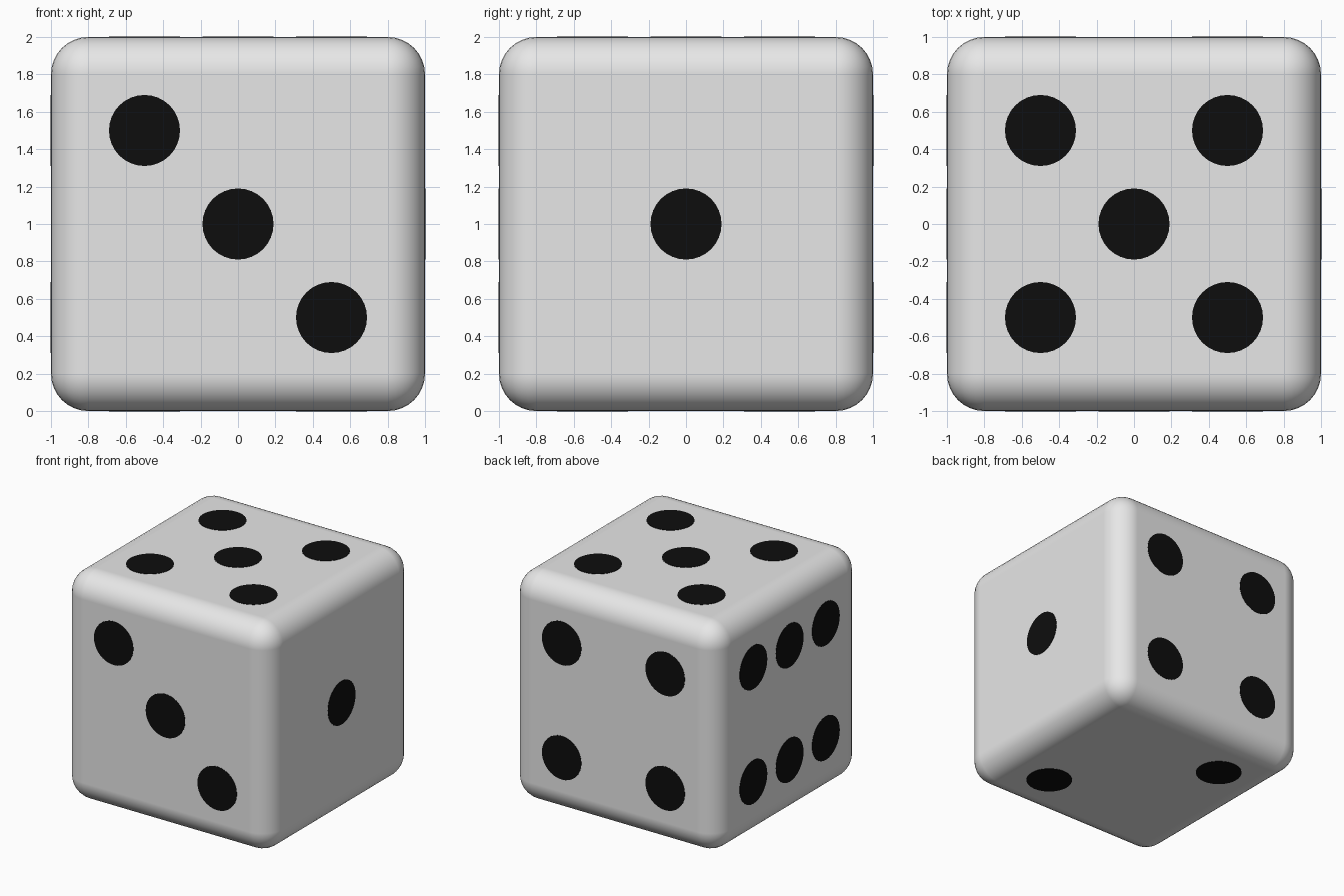
import bpy
from mathutils import Vector

if "Cube" in bpy.data.objects:
    bpy.data.objects.remove(bpy.data.objects["Cube"])


def make_material(name, value):
    mat = bpy.data.materials.new(name)
    mat.diffuse_color = (value, value, value, 1)
    mat.use_nodes = True
    mat.node_tree.nodes["Principled BSDF"].inputs["Base Color"].default_value = mat.diffuse_color
    return mat


white = make_material("white", 0.8)
black = make_material("black", 0.004)

# Body: rounded cube standing on the ground
bpy.ops.mesh.primitive_cube_add(size=2, location=(0, 0, 1))
body = bpy.context.object
body.name = "die_body"
body.data.materials.append(white)
bevel = body.modifiers.new("rounding", 'BEVEL')
bevel.width = 0.2
bevel.segments = 8
bevel.harden_normals = True
bpy.ops.object.shade_smooth()

# Pips: thin black discs, positions given in each face's two in-plane axes
S = 0.5
diag = [(-S, S), (S, -S)]
corners = [(a, b) for a in (-S, S) for b in (-S, S)]
X, Y, Z = Vector((1, 0, 0)), Vector((0, 1, 0)), Vector((0, 0, 1))
faces = {
    "front": (-Y, X, Z, diag + [(0, 0)]),
    "right": (X, Y, Z, [(0, 0)]),
    "top": (Z, X, Y, corners + [(0, 0)]),
    "back": (Y, X, Z, corners),
    "left": (-X, Y, Z, corners + [(0, -S), (0, S)]),
    "bottom": (-Z, X, Y, diag),
}
THICK = 0.006  # half sunk into the body
for face, (normal, u, v, spots) in faces.items():
    for i, (a, b) in enumerate(spots, 1):
        bpy.ops.mesh.primitive_cylinder_add(
            vertices=32, radius=0.19, depth=THICK,
            location=Z + normal + u * a + v * b,
            rotation=normal.to_track_quat('Z', 'Y').to_euler())
        pip = bpy.context.object
        pip.name = f"{face}_pip_{i}"
        pip.data.materials.append(black)
